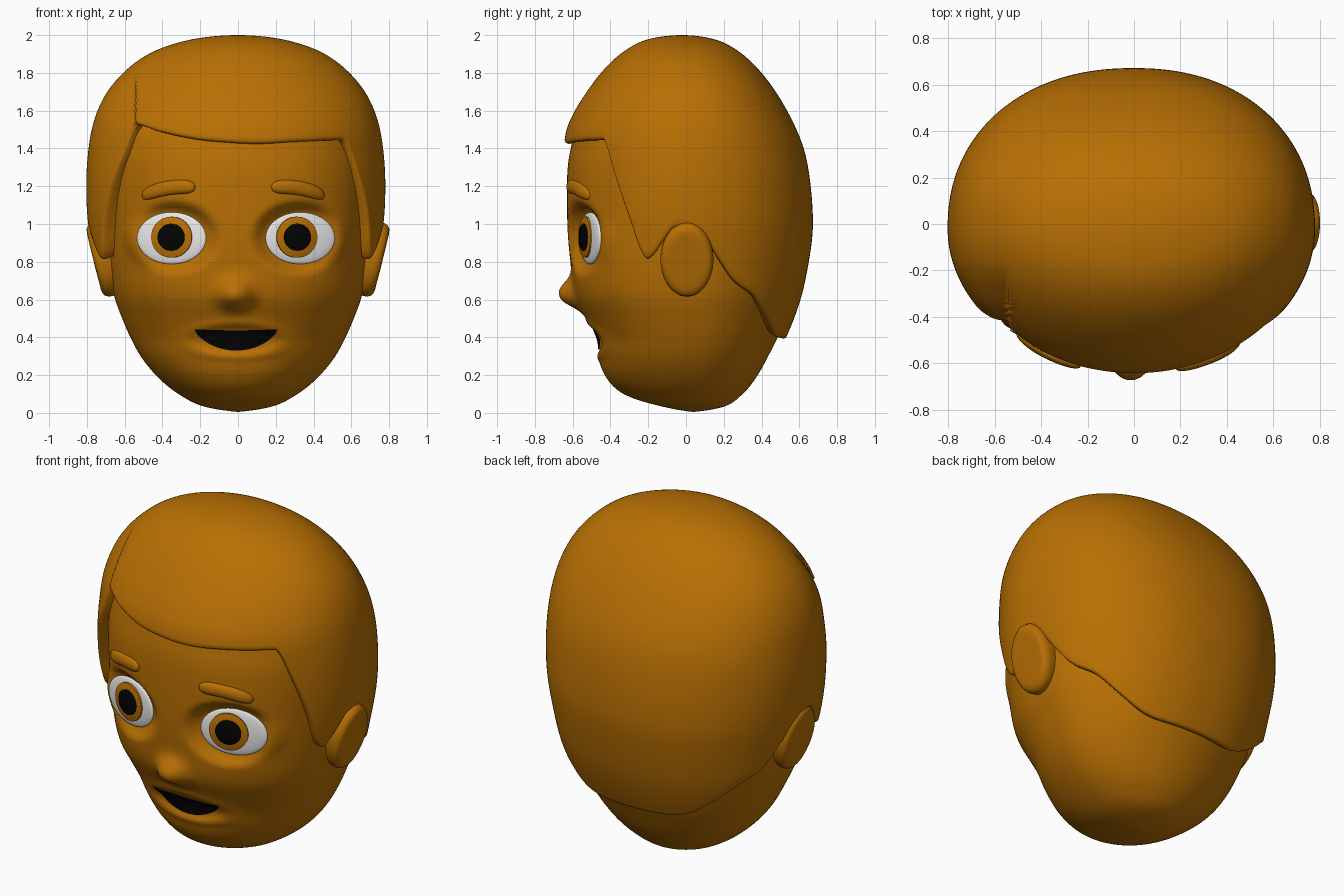
import bpy, bmesh, math
from math import sin, cos, pi, sqrt, exp, radians
from mathutils import Matrix

cube = bpy.data.objects.get("Cube")
if cube:
    bpy.data.objects.remove(cube)


def material(name, rgb):
    m = bpy.data.materials.new(name)
    m.use_nodes = True
    m.diffuse_color = (*rgb, 1)
    m.node_tree.nodes["Principled BSDF"].inputs["Base Color"].default_value = (*rgb, 1)
    return m


AMBER = material("amber", (0.485, 0.162, 0.001))
WHITE = material("white", (0.82, 0.82, 0.82))
BLACK = material("black", (0.001, 0.001, 0.001))


def curve_through(xs, ys):
    """Monotone cubic through the given points."""
    n = len(xs)
    h = [b - a for a, b in zip(xs, xs[1:])]
    d = [(ys[i + 1] - ys[i]) / h[i] for i in range(n - 1)]
    m = [d[0]]
    for a, b, p, q in zip(d, d[1:], h, h[1:]):
        mean = (a * q + b * p) / (p + q)
        limit = 3 * min(abs(a), abs(b))
        m.append(max(-limit, min(limit, mean)) if a * b > 0 else 0)
    m.append(d[-1])

    def f(x):
        x = min(max(x, xs[0]), xs[-1])
        i = max(k for k in range(n - 1) if xs[k] <= x)
        t = (x - xs[i]) / h[i]
        return (ys[i] * (1 + 2 * t) * (1 - t) ** 2 + ys[i + 1] * t * t * (3 - 2 * t)
                + h[i] * m[i] * t * (1 - t) ** 2 + h[i] * m[i + 1] * t * t * (t - 1))
    return f


def step(a, b, x):
    t = min(max((x - a) / (b - a), 0), 1)
    return t * t * (3 - 2 * t)


def finish(name, bm, mat, angle):
    bmesh.ops.remove_doubles(bm, verts=bm.verts, dist=1e-5)
    bmesh.ops.recalc_face_normals(bm, faces=bm.faces)
    me = bpy.data.meshes.new(name)
    bm.to_mesh(me)
    bm.free()
    ob = bpy.data.objects.new(name, me)
    bpy.context.collection.objects.link(ob)
    me.materials.append(mat)
    bpy.ops.object.select_all(action='DESELECT')
    ob.select_set(True)
    bpy.context.view_layer.objects.active = ob
    bpy.ops.object.shade_smooth_by_angle(angle=radians(angle))


def loft(name, rows, mat, closed=True, matrix=None, angle=50):
    bm = bmesh.new()
    grid = [[bm.verts.new(p) for p in row] for row in rows]
    n = len(rows[0])
    for r, s in zip(grid, grid[1:]):
        for i in range(n if closed else n - 1):
            j = (i + 1) % n
            bm.faces.new((r[i], r[j], s[j], s[i]))
    if matrix:
        bm.transform(matrix)
    finish(name, bm, mat, angle)


# Head cross-sections: height, half width, front, back
HEAD = [(0.005, 0, 0.04, 0.04), (0.03, 0.165, -0.11, 0.19), (0.1, 0.315, -0.33, 0.3),
        (0.2, 0.435, -0.43, 0.38), (0.3, 0.515, -0.465, 0.435), (0.4, 0.57, -0.483, 0.485),
        (0.5, 0.613, -0.53, 0.52), (0.6, 0.65, -0.58, 0.55), (0.8, 0.685, -0.612, 0.59),
        (1.0, 0.7, -0.628, 0.6), (1.2, 0.71, -0.63, 0.59), (1.4, 0.695, -0.61, 0.54),
        (1.5, 0.665, -0.58, 0.5), (1.6, 0.56, -0.48, 0.4), (1.7, 0.3, -0.28, 0.2),
        (1.75, 0, 0.03, 0.03)]
hw = [sqrt(r[0]) for r in HEAD]
head_a, head_f, head_b = (curve_through(hw, [r[k] for r in HEAD]) for k in (1, 2, 3))
HY = 0.04
EYES = {"right": (-0.352, -1), "left": (0.33, 1)}
EYE_Y, EYE_Z, EYE_W, EYE_H, SLOPE = -0.508, 0.925, 0.183, 0.137, 0.29


def squareness(z):
    return 2.05 + 0.25 * step(0.1, 0.8, z)


def features(x, y, z):
    """Nose, lips and eye sockets shaped into the front of the face."""
    nx = (x + 0.015) / 0.09
    nz = (z - 0.618) / (0.085 if z > 0.618 else 0.065)
    y -= 0.085 * exp(-(nx * nx + nz * nz) ** 1.3)
    d = math.hypot((x + 0.01) / 0.225, (z - 0.385) / 0.075)
    y += 0.012 * (1 - step(0.7, 1.1, d)) - 0.006 * exp(-((d - 1.25) / 0.25) ** 2)
    for cx, s in EYES.values():
        d = math.hypot((x - cx) / EYE_W, (z - EYE_Z) / EYE_H)
        floor = EYE_Y + SLOPE * s * (x - cx) + 0.006
        y += (floor - y) * (1 - step(0.96, 1.5, d))
    return y


def face_y(x, z):
    w, n = sqrt(z), squareness(z)
    a, f = head_a(w), head_f(w)
    return features(x, HY - (HY - f) * max(0, 1 - abs(x / a) ** n) ** (1 / n), z)


def head_point(phi, w):
    a, z = head_a(w), w * w
    s, c = sin(phi), cos(phi)
    if c <= 0:
        return (a * s, HY - (head_b(w) - HY) * c, z)
    n = squareness(z)
    x = a * math.copysign(abs(s) ** (2 / n), s)
    y = HY - (HY - head_f(w)) * c ** (2 / n)
    return (x, y + (features(x, y, z) - y) * step(0, 0.15, c), z)


COLS, ROWS = 240, 130
angles = [2 * pi * i / COLS - pi for i in range(COLS)]
loft("head", [[head_point(p, hw[0] + (hw[-1] - hw[0]) * r / ROWS) for p in angles]
              for r in range(ROWS + 1)], AMBER, angle=80)

# Hair cross-sections: height, half width, front, back
HAIR = [(2, 0, -0.02, -0.02), (1.97, 0.27, -0.225, 0.175), (1.92, 0.42, -0.32, 0.27),
        (1.8, 0.59, -0.45, 0.4), (1.7, 0.672, -0.525, 0.475), (1.6, 0.722, -0.588, 0.535),
        (1.5, 0.752, -0.632, 0.585), (1.4, 0.768, -0.645, 0.623), (1.2, 0.78, -0.645, 0.66),
        (1.0, 0.77, -0.64, 0.672), (0.8, 0.738, -0.63, 0.65), (0.58, 0.69, -0.62, 0.6),
        (0.41, 0.625, -0.6, 0.535), (0.3, 0.57, -0.58, 0.48)]
tw = [sqrt(2 - r[0]) for r in HAIR]
hair_a, hair_f, hair_b = (curve_through(tw, [r[k] for r in HAIR]) for k in (1, 2, 3))
GY = -0.02

# Hairline: degrees from the front, height
SIDE = [(54, 1.3), (64, 1.02), (69, 0.87), (72, 0.83), (75, 0.85), (80, 0.92), (87, 1.0),
        (98, 0.95), (105, 0.83), (111, 0.74), (126, 0.63), (137, 0.53), (150, 0.44),
        (165, 0.412), (180, 0.41)]
line_left = curve_through(*zip(*([(0, 1.443), (8, 1.44), (23, 1.45), (47.5, 1.46), (50, 1.42)] + SIDE)))
line_right = curve_through(*zip(*([(0, 1.443), (15, 1.46), (32, 1.5), (46.5, 1.54), (48.5, 1.49), (50.5, 1.4)] + SIDE)))


def hair_point(phi, w, shrink=1, lift=0):
    a, s, c = hair_a(w), sin(phi), cos(phi)
    n = 2 if c > 0 else 2 + 0.2 * step(0, 0.5, w)
    x = a * math.copysign(abs(s) ** (2 / n), s) * (1.03 if s < 0 else 1)
    b = (GY - hair_f(w)) if c > 0 else (hair_b(w) - GY)
    y = -b * math.copysign(abs(c) ** (2 / n), c)
    # parting: the side lock tucks under the top hair
    d = -0.54 - x
    if d > 0 and c > 0:
        shrink *= 1 - 0.045 * step(-0.13, -0.3, y) * step(0, 0.025, d) * exp(-d / 0.1) * step(1.2, 1.45, 2 - w * w)
    return (x * shrink, GY + y * shrink, 2 - w * w + lift)


def hairline_w(phi):
    return sqrt(2 - (line_left if phi >= 0 else line_right)(math.degrees(abs(phi))))


hair_rows = [[hair_point(p, hairline_w(p) * r / 70) for p in angles] for r in range(71)]
for shrink, lift in ((0.99, -0.012), (0.97, -0.016), (0.945, -0.012), (0.88, 0.01)):
    hair_rows.append([hair_point(p, hairline_w(p), shrink, lift) for p in angles])
loft("hair", hair_rows, AMBER, angle=60)


def disc(name, profile, mat, matrix, n=64):
    """Lathe of (radius, height) pairs about the local z axis."""
    loft(name, [[(r * cos(2 * pi * i / n), r * sin(2 * pi * i / n), h) for i in range(n)]
                for r, h in profile], mat, matrix=matrix, angle=40)


EAR = [(0.9, -0.09), (1, -0.03), (1, 0), (0.96, 0.02), (0.88, 0.032), (0.76, 0.036),
       (0.6, 0.036), (0.3, 0.037), (0, 0.037)]
DOME = [(sin(t * pi / 24), 0.02 * cos(t * pi / 24)) for t in range(13)] + [(1, -0.02)]
PLATE = [(0, 0.005), (0.95, 0.005), (1, 0.002), (1, -0.02)]

for side, (cx, s) in EYES.items():
    # ears lean outward at the top
    ear = (Matrix.Translation((s * 0.728, 0.005, 0.81)) @ Matrix.Rotation(s * radians(14), 4, 'Y')
           @ Matrix.Rotation(s * pi / 2, 4, 'Y') @ Matrix.Diagonal((0.2, 0.14, 1, 1)))
    disc(side + "_ear", EAR, AMBER, ear)

    # eyeball, iris and pupil stacked along the gaze
    base = (Matrix.Translation((cx, EYE_Y, EYE_Z)) @ Matrix.Rotation(s * math.atan(SLOPE), 4, 'Z')
            @ Matrix.Rotation(pi / 2, 4, 'X'))
    disc(side + "_eye_white", DOME, WHITE, base @ Matrix.Diagonal((0.19, EYE_H, 1, 1)))
    for part, r, h, mat in (("iris", 0.112, 0.022, AMBER), ("pupil", 0.074, 0.031, BLACK)):
        disc(f"{side}_{part}", PLATE, mat,
             base @ Matrix.Translation((-0.009 - s * 0.015, 0.005, h)) @ Matrix.Diagonal((r, r * 0.97, 1, 1)))

    # eyebrow: flattened tube with rounded ends hugging the forehead
    rows = []
    for i in range(33):
        t = i / 32
        x = s * 0.343 - 0.025 + s * 0.143 * (2 * t - 1)
        z = 1.195 + 0.018 * sin(pi * t) - 0.045 * t
        r = max(0.0, 1 - abs(2 * t - 1) ** 5) ** 0.5
        rows.append([(x, face_y(x, z) - 0.025 * r * cos(q * pi / 8), z + 0.038 * r * sin(q * pi / 8))
                     for q in range(16)])
    loft(side + "_eyebrow", rows, AMBER)

# Open mouth: thin plate following the face
rows = []
for i in range(49):
    u = i / 24 - 1
    x = -0.01 + 0.22 * u
    top, low = 0.437 + 0.006 * u * u, 0.443 - 0.113 * (1 - u * u) ** 0.7
    rows.append([(x, face_y(x, z) - 0.005, z) for z in (low + (top - low) * k / 10 for k in range(11))])
loft("mouth", rows, BLACK, closed=False)
